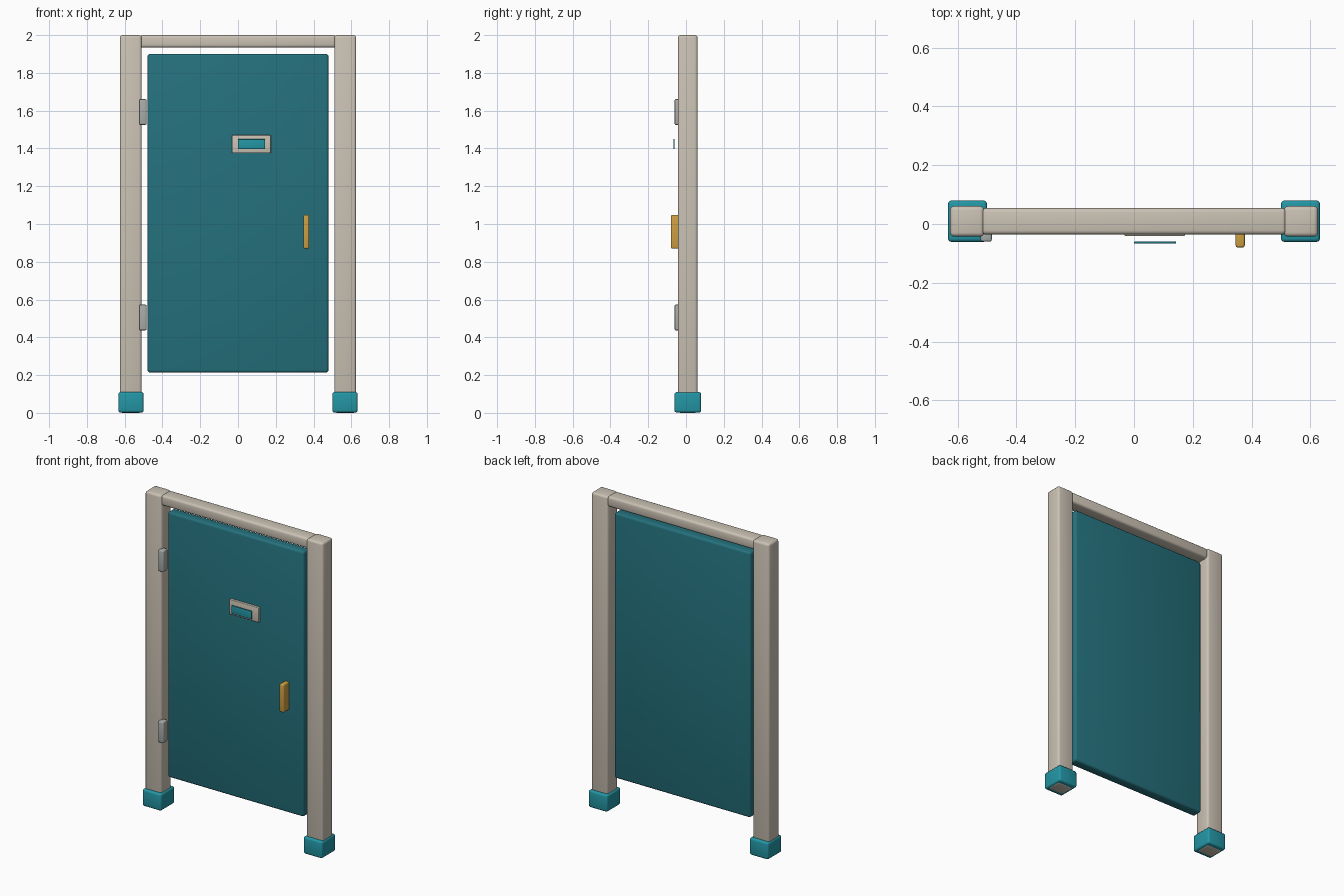
import bpy, math

if "Cube" in bpy.data.objects:
    bpy.data.objects.remove(bpy.data.objects["Cube"])


def material(name, rgb):
    m = bpy.data.materials.new(name)
    m.diffuse_color = (*rgb, 1)
    m.use_nodes = True
    m.node_tree.nodes["Principled BSDF"].inputs["Base Color"].default_value = m.diffuse_color
    return m


CREAM = material("cream frame", (0.597, 0.539, 0.456))
DARK_TEAL = material("dark teal", (0.018, 0.165, 0.205))
TEAL = material("bright teal", (0.017, 0.305, 0.376))
GOLD = material("gold", (0.61, 0.342, 0.054))
GREY = material("grey metal", (0.39, 0.418, 0.402))


def box(name, mat, x, y, z, bevel):
    """Rounded box from (min, max) ranges on each axis."""
    bpy.ops.mesh.primitive_cube_add(size=1, location=[(a + b) / 2 for a, b in (x, y, z)])
    o = bpy.context.object
    o.name = name
    o.scale = [b - a for a, b in (x, y, z)]
    bpy.ops.object.transform_apply(location=False, rotation=False, scale=True)
    o.data.materials.append(mat)
    mod = o.modifiers.new("rounded edges", 'BEVEL')
    mod.width = bevel
    mod.segments = 3
    bpy.ops.object.modifier_apply(modifier=mod.name)
    bpy.ops.object.shade_smooth_by_angle(angle=math.radians(35))
    return o


# Posts and feet on both sides
for side, s in (("left", -1), ("right", 1)):
    box(side + "_post", CREAM, sorted((s * 0.51, s * 0.626)), (-0.043, 0.061), (0, 2.0), 0.014)
    box(side + "_foot", TEAL, sorted((s * 0.5, s * 0.633)), (-0.061, 0.08), (0.002, 0.11), 0.012)

# Crossbar between the posts
box("top_beam", CREAM, (-0.518, 0.518), (-0.036, 0.054), (1.934, 2.0), 0.014)

# Door leaf
box("door_panel", DARK_TEAL, (-0.479, 0.479), (-0.026, 0.04), (0.213, 1.901), 0.014)

# Hinges bridging the left post and the door
for name, z in (("lower_hinge", 0.505), ("upper_hinge", 1.593)):
    box(name, GREY, (-0.522, -0.484), (-0.06, -0.015), (z - 0.068, z + 0.068), 0.007)

# Pull handle
box("handle", GOLD, (0.346, 0.377), (-0.08, -0.02), (0.87, 1.048), 0.007)

# Sign plate and the thin insert standing in front of it
box("sign_plate", CREAM, (-0.032, 0.174), (-0.041, -0.02), (1.375, 1.47), 0.004)
box("sign_insert", TEAL, (0.0, 0.143), (-0.067, -0.06), (1.397, 1.449), 0.002)
